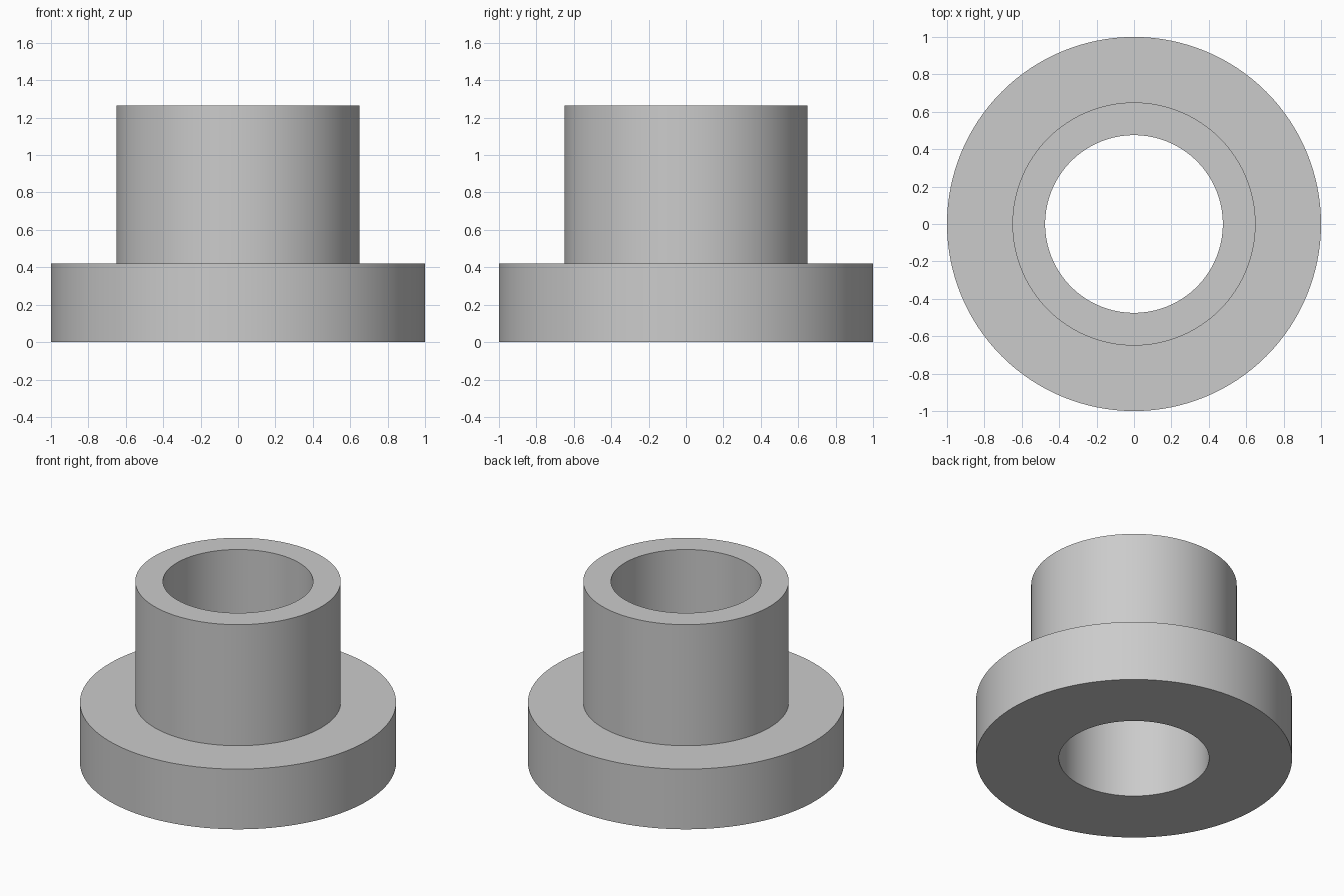
import bpy
import bmesh
import math

if "Cube" in bpy.data.objects:
    bpy.data.objects.remove(bpy.data.objects["Cube"])

SEGMENTS = 128
# Closed cross-section (radius, height), counter-clockwise
PROFILE = [(0.475, 0.0), (1.0, 0.0), (1.0, 0.42),
           (0.65, 0.42), (0.65, 1.265), (0.475, 1.265)]

# Flanged sleeve: revolve the cross-section around z
bm = bmesh.new()
rings = []
for i in range(SEGMENTS):
    a = 2 * math.pi * i / SEGMENTS
    rings.append([bm.verts.new((r * math.cos(a), r * math.sin(a), z))
                  for r, z in PROFILE])
n = len(PROFILE)
for i, ring in enumerate(rings):
    nxt = rings[(i + 1) % SEGMENTS]
    for j in range(n):
        k = (j + 1) % n
        bm.faces.new((ring[j], nxt[j], nxt[k], ring[k]))
bmesh.ops.recalc_face_normals(bm, faces=bm.faces)

mesh = bpy.data.meshes.new("flanged_bushing")
bm.to_mesh(mesh)
bm.free()
bushing = bpy.data.objects.new("flanged_bushing", mesh)
bpy.context.collection.objects.link(bushing)

# Single plain grey
grey = bpy.data.materials.new("light_grey")
grey.diffuse_color = (0.6, 0.6, 0.6, 1.0)
grey.use_nodes = True
grey.node_tree.nodes["Principled BSDF"].inputs["Base Color"].default_value = grey.diffuse_color
mesh.materials.append(grey)

# Smooth walls, sharp rims
bpy.context.view_layer.objects.active = bushing
bushing.select_set(True)
bpy.ops.object.shade_smooth_by_angle(angle=math.radians(30))
